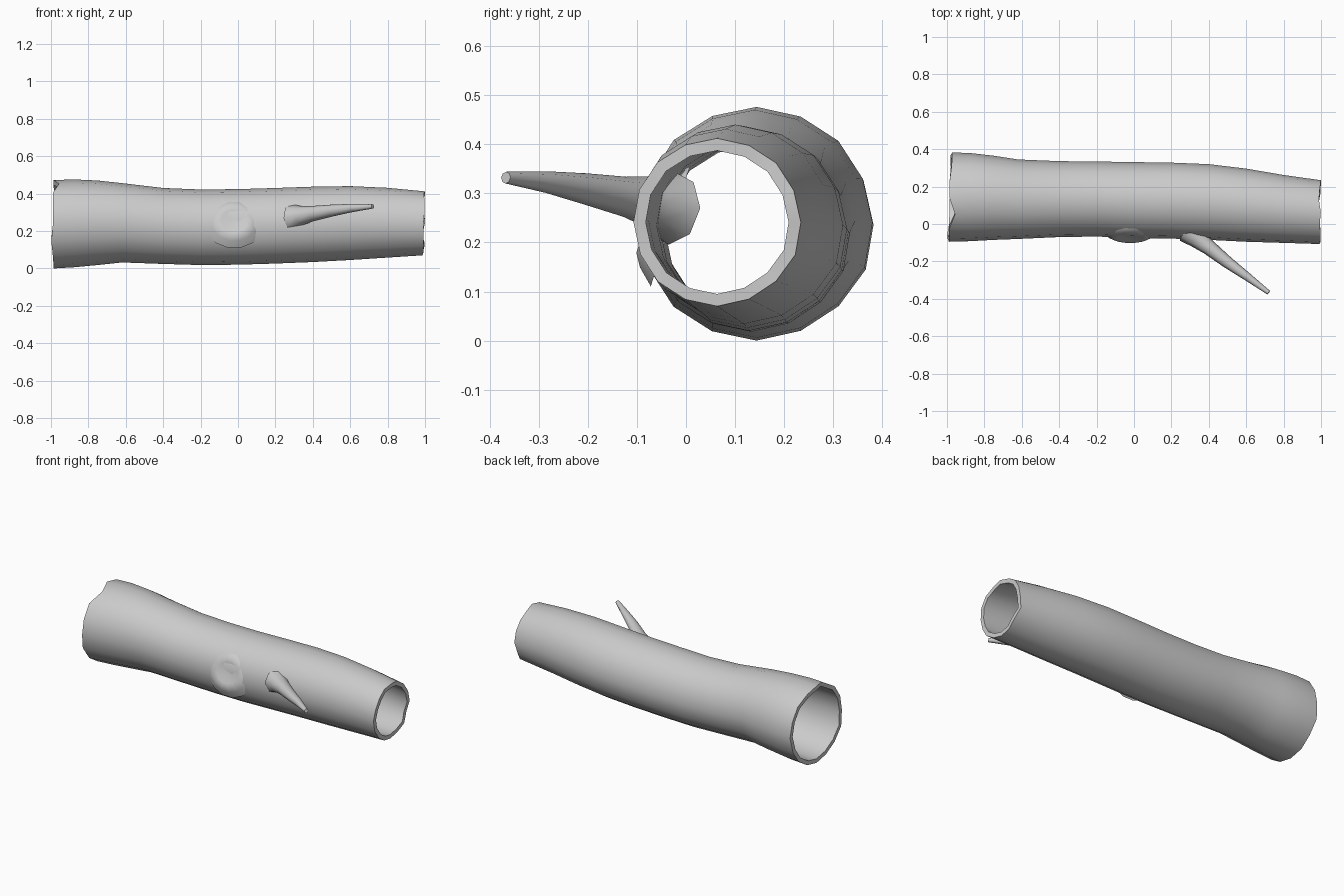
import bpy, bmesh, math, random
from mathutils import Vector

if "Cube" in bpy.data.objects:
    bpy.data.objects.remove(bpy.data.objects["Cube"])

random.seed(4)


def loft(name, rings, closed=False, caps=False, angle=50):
    bm = bmesh.new()
    vr = [[bm.verts.new(p) for p in r] for r in rings]
    n = len(vr[0])
    pairs = list(zip(vr, vr[1:]))
    if closed:
        pairs.append((vr[-1], vr[0]))
    for a, b in pairs:
        for i in range(n):
            j = (i + 1) % n
            bm.faces.new((a[i], a[j], b[j], b[i]))
    if caps:
        bm.faces.new(vr[0])
        bm.faces.new(vr[-1])
    bmesh.ops.recalc_face_normals(bm, faces=bm.faces)
    me = bpy.data.meshes.new(name)
    bm.to_mesh(me)
    bm.free()
    ob = bpy.data.objects.new(name, me)
    bpy.context.collection.objects.link(ob)
    bpy.context.view_layer.objects.active = ob
    ob.select_set(True)
    bpy.ops.object.shade_smooth_by_angle(angle=math.radians(angle))
    ob.select_set(False)
    return ob


# Hollow trunk: x, y min, y max, z min, z max
stations = [
    (-1.0, -0.095, 0.382, 0.000, 0.472),
    (-0.88, -0.092, 0.380, 0.006, 0.476),
    (-0.75, -0.085, 0.365, 0.018, 0.470),
    (-0.62, -0.080, 0.345, 0.032, 0.456),
    (-0.4, -0.070, 0.336, 0.024, 0.430),
    (-0.2, -0.067, 0.334, 0.018, 0.422),
    (0.0, -0.075, 0.331, 0.020, 0.424),
    (0.2, -0.078, 0.328, 0.026, 0.430),
    (0.4, -0.085, 0.320, 0.034, 0.437),
    (0.6, -0.095, 0.296, 0.045, 0.440),
    (0.8, -0.101, 0.262, 0.058, 0.431),
    (1.0, -0.107, 0.234, 0.070, 0.412),
]
N = 16
wobble = [random.uniform(-0.012, 0.012) for _ in range(N)]
ragged = {-1.0: [random.uniform(0.0, 0.012) for _ in range(N)],
          1.0: [random.uniform(-0.016, 0.0) for _ in range(N)]}
ragged[-1.0][5] += 0.03   # notch in the wide rim


def section(st, inset):
    x, y0, y1, z0, z1 = st
    pts = []
    for i in range(N):
        a = math.tau * i / N
        k = 1 + (wobble[i] if i % 4 else 0)
        ry, rz = (y1 - y0) / 2 - inset, (z1 - z0) / 2 - inset
        y = (y0 + y1) / 2 + ry * k * math.cos(a)
        z = (z0 + z1) / 2 + rz * k * math.sin(a)
        px = x
        if x in ragged:
            px += ragged[x][i]
            if x < 0:
                px += 0.018 * (1 + math.cos(a)) / 2
        pts.append((px, y, z))
    return pts


outer = [section(s, 0) for s in stations]
inner = [section(s, 0.025) for s in reversed(stations)]
loft("hollow_trunk", outer + inner, closed=True, angle=80)

# Broken side branch: centre and radius along its path
path = [((0.29, -0.03, 0.270), 0.075), ((0.335, -0.075, 0.282), 0.053),
        ((0.40, -0.125, 0.293), 0.041), ((0.50, -0.205, 0.309), 0.032),
        ((0.61, -0.285, 0.323), 0.022), ((0.72, -0.367, 0.332), 0.012)]
axis = (Vector(path[-1][0]) - Vector(path[0][0])).normalized()
side = axis.cross(Vector((0, 0, 1))).normalized()
up = side.cross(axis)
rings = [[Vector(c) + r * (math.cos(a) * side + math.sin(a) * up)
          for a in (math.tau * i / 8 for i in range(8))] for c, r in path]
loft("side_branch", rings, caps=True)

# Low round knot on the front, tilted to leave a lip below
centre = Vector((-0.02, -0.072, 0.255))
out = Vector((0, -0.95, 0.31)).normalized()
across = Vector((1, 0, 0))
tilt = out.cross(across)
profile = [(0.16, -0.045), (0.125, -0.012), (0.095, 0.004), (0.07, 0.002), (0.03, -0.003)]
rings = [[centre + d * out + r * (math.cos(a) * across + 0.88 * math.sin(a) * tilt)
          for a in (math.tau * i / 14 for i in range(14))] for r, d in profile]
knot = loft("knot", rings, angle=80)
bm = bmesh.new()
bm.from_mesh(knot.data)
bmesh.ops.holes_fill(bm, edges=[e for e in bm.edges if e.is_boundary
                                and all((v.co - centre).length < 0.05 for v in e.verts)])
bmesh.ops.recalc_face_normals(bm, faces=bm.faces)
if sum((f.normal.dot(out) for f in bm.faces)) < 0:
    bmesh.ops.reverse_faces(bm, faces=bm.faces)
bm.to_mesh(knot.data)
bm.free()
